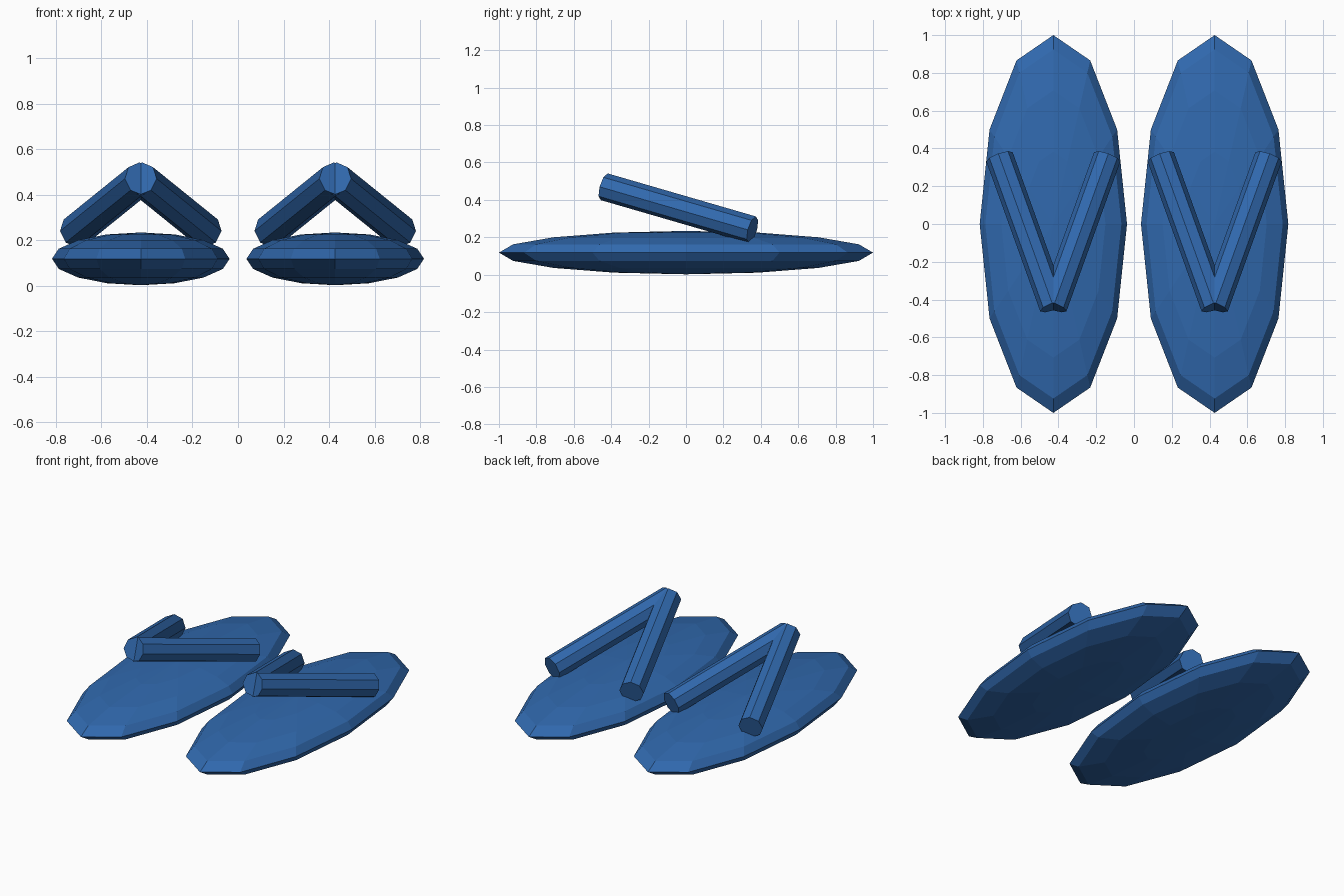
import bpy
from mathutils import Vector

if "Cube" in bpy.data.objects:
    bpy.data.objects.remove(bpy.data.objects["Cube"])

blue = bpy.data.materials.new("blue_rubber")
blue.diffuse_color = (0.03, 0.14, 0.42, 1)
blue.use_nodes = True
blue.node_tree.nodes["Principled BSDF"].inputs["Base Color"].default_value = blue.diffuse_color


def strap(name, start, end, radius):
    """Eight-sided bar between two points."""
    a, b = Vector(start), Vector(end)
    axis = b - a
    bpy.ops.mesh.primitive_cylinder_add(vertices=8, radius=radius, depth=axis.length,
                                        location=(a + b) / 2)
    ob = bpy.context.object
    ob.rotation_euler = axis.to_track_quat('Z', 'Y').to_euler()
    ob.name = name
    ob.data.materials.append(blue)


for side, cx in (("left", -0.427), ("right", 0.427)):
    # Flattened faceted sole
    bpy.ops.mesh.primitive_uv_sphere_add(segments=12, ring_count=8, radius=1,
                                         location=(cx, 0, 0.118))
    sole = bpy.context.object
    sole.scale = (0.39, 1.0, 0.116)
    sole.name = side + "_sole"
    sole.data.materials.append(blue)

    # V-shaped thong straps meeting at the raised front point
    for part, s in (("left", -1), ("right", 1)):
        strap(f"{side}_sole_{part}_strap", (cx, -0.437, 0.47),
              (cx + s * 0.285, 0.355, 0.24), 0.074)
